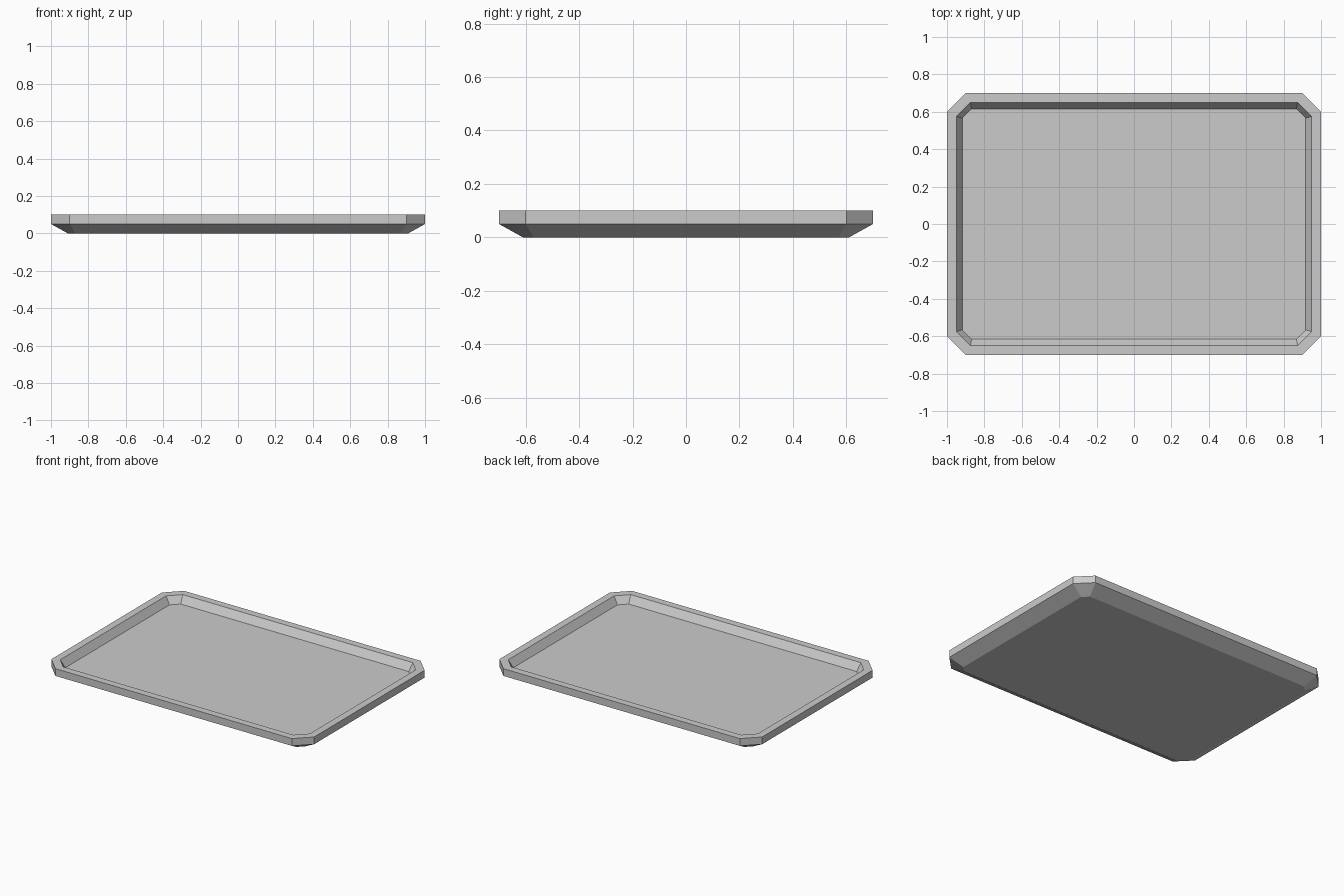
import bpy
import bmesh

cube = bpy.data.objects.get("Cube")
if cube:
    bpy.data.objects.remove(cube, do_unlink=True)

# Single grey material
grey = bpy.data.materials.new("tray_grey")
grey.use_nodes = True
colour = (0.6, 0.6, 0.6, 1)
grey.diffuse_color = colour
grey.node_tree.nodes["Principled BSDF"].inputs["Base Color"].default_value = colour


def corner_cut_ring(bm, hx, hy, cut, z):
    """Rectangle with cut corners, counter-clockwise from above."""
    points = []
    for sx, sy in ((1, 1), (-1, 1), (-1, -1), (1, -1)):
        pair = [(sx * hx, sy * (hy - cut)), (sx * (hx - cut), sy * hy)]
        points += pair if sx * sy > 0 else pair[::-1]
    return [bm.verts.new((x, y, z)) for x, y in points]


# Tray cross-section from underside, around the rim, to the inner floor:
# half width, half depth, corner cut, height
profile = [
    (0.91, 0.61, 0.04, 0.0),
    (1.0, 0.7, 0.1, 0.05),
    (1.0, 0.7, 0.1, 0.1),
    (0.95, 0.65, 0.075, 0.1),
    (0.918, 0.616, 0.05, 0.05),
]

bm = bmesh.new()
rings = [corner_cut_ring(bm, *step) for step in profile]
for low, high in zip(rings, rings[1:]):
    for i in range(len(low)):
        j = (i + 1) % len(low)
        bm.faces.new((low[i], low[j], high[j], high[i]))
bm.faces.new(rings[0][::-1])
bm.faces.new(rings[-1])
bmesh.ops.recalc_face_normals(bm, faces=bm.faces)

mesh = bpy.data.meshes.new("tray")
bm.to_mesh(mesh)
bm.free()
mesh.materials.append(grey)
tray = bpy.data.objects.new("tray", mesh)
bpy.context.collection.objects.link(tray)
